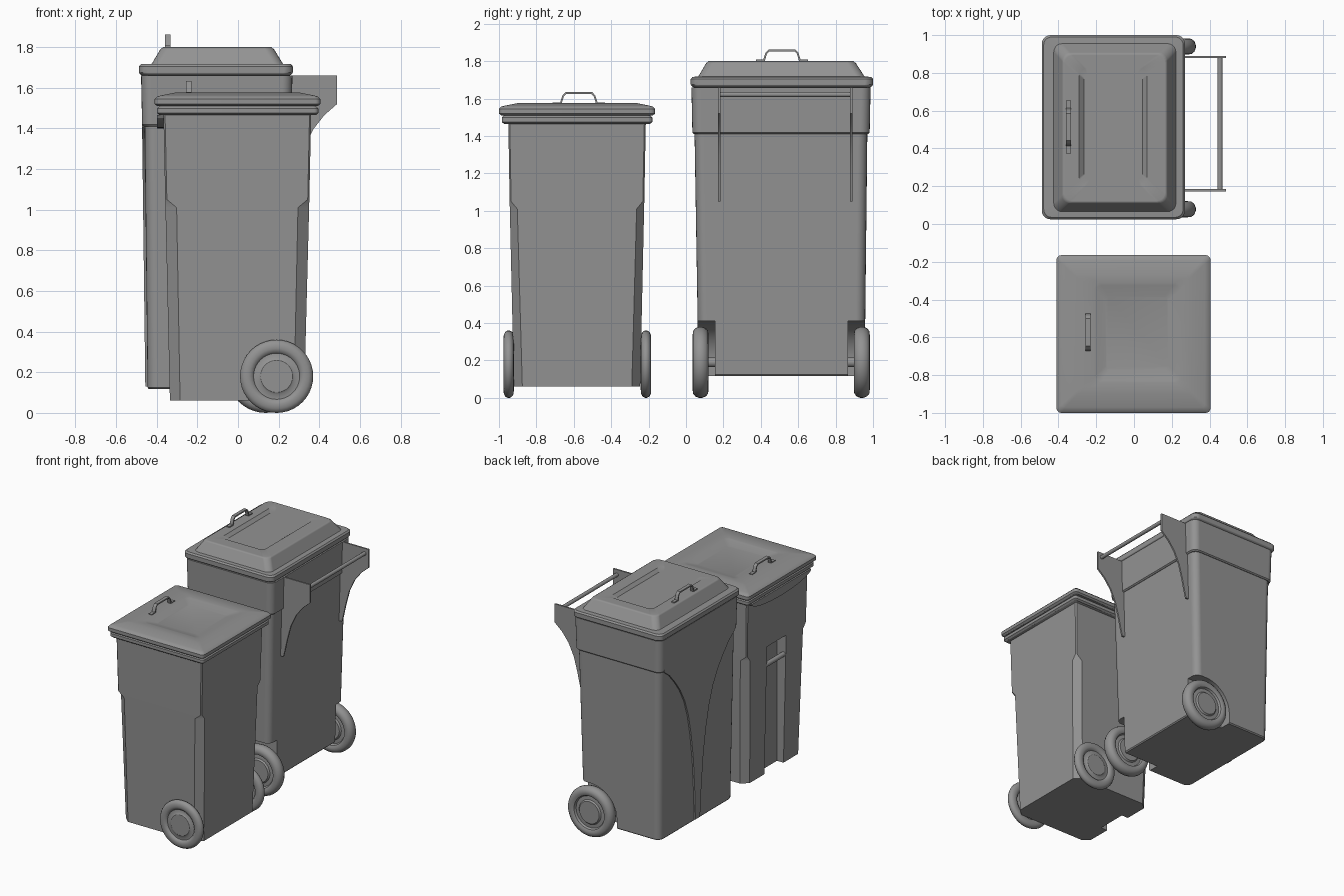
import bpy, bmesh, math

if "Cube" in bpy.data.objects:
    bpy.data.objects.remove(bpy.data.objects["Cube"])

# dark grey plastic for every part
plastic = bpy.data.materials.new("dark_plastic")
plastic.diffuse_color = (.29, .29, .29, 1)
plastic.use_nodes = True
plastic.node_tree.nodes["Principled BSDF"].inputs["Base Color"].default_value = plastic.diffuse_color

def smooth(ob, angle):
    bpy.ops.object.select_all(action='DESELECT')
    ob.select_set(True)
    bpy.context.view_layer.objects.active = ob
    bpy.ops.object.shade_smooth_by_angle(angle=math.radians(angle))

def finish(name, bm, angle=35):
    bmesh.ops.recalc_face_normals(bm, faces=bm.faces)
    me = bpy.data.meshes.new(name)
    bm.to_mesh(me)
    bm.free()
    me.materials.append(plastic)
    ob = bpy.data.objects.new(name, me)
    bpy.context.collection.objects.link(ob)
    smooth(ob, angle)
    return ob

def flatten(ob):
    """Keep the big faces flat and let only the rounded edges shade smoothly."""
    smooth(ob, 35)
    mod = ob.modifiers.new("weighted_normals", 'WEIGHTED_NORMAL')
    mod.keep_sharp = True
    mod.weight = 100

def loft(name, rings, n=5):
    """Skin rounded rectangles (z, x0, x1, y0, y1, rx, ry)."""
    bm = bmesh.new()
    loops = []
    for z, x0, x1, y0, y1, rx, ry in rings:
        loop = []
        for k, (cx, cy) in enumerate([(x1 - rx, y1 - ry), (x0 + rx, y1 - ry),
                                      (x0 + rx, y0 + ry), (x1 - rx, y0 + ry)]):
            for i in range(n + 1):
                a = (k + i / n) * math.pi / 2
                loop.append(bm.verts.new((cx + rx * math.cos(a), cy + ry * math.sin(a), z)))
        loops.append(loop)
    m = len(loops[0])
    for a, b in zip(loops, loops[1:]):
        for i in range(m):
            bm.faces.new((a[i], a[(i + 1) % m], b[(i + 1) % m], b[i]))
    bm.faces.new(loops[0])
    bm.faces.new(loops[-1])
    return finish(name, bm)

def inset_rings(x0, x1, y0, y1, r, steps):
    """Rings from one outline: steps are (z, inset)."""
    return [(z, x0 + d, x1 - d, y0 + d, y1 - d, max(r - d * .3, .012), max(r - d * .3, .012))
            for z, d in steps]

def prism(name, pts, axis, lo, hi, shear=0):
    """Extrude a (y,z) outline along x, or an (x,z) outline along y."""
    bm = bmesh.new()
    def put(p, t):
        return bm.verts.new((t + shear * (1.66 - p[1]), p[0], p[1]) if axis == 'x' else (p[0], t, p[1]))
    a = [put(p, lo) for p in pts]
    b = [put(p, hi) for p in pts]
    bm.faces.new(a)
    bm.faces.new(b)
    for i in range(len(pts)):
        j = (i + 1) % len(pts)
        bm.faces.new((a[i], a[j], b[j], b[i]))
    return finish(name, bm, 25)

def lathe(name, profile, centre, n=40):
    """Spin (radius, y) points about a y axis through centre."""
    bm = bmesh.new()
    loops = [[bm.verts.new((centre[0] + r * math.cos(2 * math.pi * i / n), centre[1] + t,
                            centre[2] + r * math.sin(2 * math.pi * i / n))) for i in range(n)]
             for r, t in profile]
    for a, b in zip(loops, loops[1:]):
        for i in range(n):
            bm.faces.new((a[i], a[(i + 1) % n], b[(i + 1) % n], b[i]))
    bm.faces.new(loops[0])
    bm.faces.new(loops[-1])
    return finish(name, bm)

def rod(name, x, z, y0, y1, r):
    return lathe(name, [(r, y0), (r, y1)], (x, 0, z), 16)

def wheel(name, x, y, r, half):
    prof = [(.05, .75), (.44, .75), (.49, .5), (.63, .45), (.67, .8), (.76, 1),
            (.88, .93), (.96, .65), (1, .2)]
    side = [(a * r, b * half) for a, b in prof]
    lathe(name, side + [(a, -b) for a, b in reversed(side)], (x, y, r))

def cut(target, cutters):
    for c in cutters:
        c.hide_render = True
        mod = target.modifiers.new("cut", 'BOOLEAN')
        mod.operation = 'DIFFERENCE'
        mod.solver = 'EXACT'
        mod.object = c
        bpy.context.view_layer.objects.active = target
        bpy.ops.object.modifier_apply(modifier=mod.name)
        bpy.data.objects.remove(c)
    flatten(target)

def lid_handle(name, x, y, z):
    half = [(.14, 0), (.14, .008), (.1, .008), (.088, .045), (.072, .062)]
    inner = [(.068, .052), (.08, .04), (.092, 0)]
    pts = [(-a, b) for a, b in half] + half[::-1] + inner[::-1] + [(-a, b) for a, b in inner]
    prism(name, [(y + a, z + b) for a, b in pts], 'x', x - .013, x + .013)

# ---------- small bin ----------
YA = -.583
# body: square above, chamfered corners below
body = loft("small_bin_body", [
    (.06, -.335, .325, -.92, -.245, .05, .045),
    (1.01, -.357, .35, -.942, -.224, .055, .04),
    (1.05, -.358, .351, -.943, -.223, .008, .008),
    (1.47, -.367, .36, -.95, -.215, .008, .008)], 1)
# front channel with grab bar
cut(body, [prism("channel_cutter", [(YA - .115, 0), (YA + .115, 0), (YA + .115, 1.04), (YA - .115, 1.04)],
                 'x', -.5, -.28)])
rod("small_bin_grab_bar", -.335, .89, YA - .12, YA + .12, .018)
# curved front lip
arc = [(YA + .36 * math.cos(a), 1.465 - .065 * math.sin(a))
       for a in [math.pi * i / 16 for i in range(17)]]
prism("small_bin_front_lip", arc, 'x', -.398, -.34)
# rim and lid
loft("small_bin_rim", inset_rings(-.398, .395, -.985, -.18, .02,
     [(1.465, .012), (1.475, 0), (1.498, 0), (1.508, .01), (1.515, .02)]))
loft("small_bin_lid", inset_rings(-.41, .405, -1, -.165, .025,
     [(1.51, .012), (1.52, 0), (1.545, 0), (1.557, .012), (1.562, .03), (1.576, .1)]) + [
     (1.574, -.21, .25, -.84, -.31, .03, .03),
     (1.572, -.2, .24, -.83, -.325, .03, .03),
     (1.553, -.15, .18, -.77, -.385, .02, .02)])
lid_handle("small_bin_lid_handle", -.243, -.573, 1.572)
# wheels and axle
for side, y in (("right", -.948), ("left", -.214)):
    wheel("small_bin_wheel_" + side, .19, y, .18, .028)
rod("small_bin_axle", .19, .18, -.95, -.21, .02)

# ---------- large bin ----------
YB = .51
body = loft("large_bin_body", [
    (.117, -.438, .208, .075, .947, .045, .045),
    (.125, -.445, .215, .067, .955, .05, .05),
    (1.45, -.46, .25, .045, .97, .05, .05),
    (1.66, -.462, .255, .043, .972, .05, .05)])
# wheel wells, round in front and square at the back
well = [(.5, 0), (.5, .41), (.135, .41)] + \
       [(.135 + .22 * math.cos(a), .19 + .22 * math.sin(a))
        for a in [math.pi * (.5 + .5 * i / 12) for i in range(1, 13)]] + [(-.085, 0)]
cut(body, [prism("well_cutter_a", well, 'y', -.1, .155), prism("well_cutter_b", well, 'y', .865, 1.1)])
# top band and the front panel that narrows downwards
flatten(loft("large_bin_band", [
    (1.41, -.464, .252, .041, .974, .045, .045),
    (1.418, -.472, .262, .034, .982, .05, .05),
    (1.66, -.477, .268, .029, .987, .05, .05)]))
edge = [(.43, 1.44), (.42, 1.405), (.36, 1.36), (.29, 1.28), (.23, 1.2), (.17, 1.09), (.125, .96),
        (.09, .8), (.06, .6), (.04, .36), (.028, .13)]
prism("large_bin_front_panel", [(YB + w, z) for w, z in edge] + [(YB - w, z) for w, z in reversed(edge)],
      'x', -.475, -.44, .0123)
# lid: rim, raised crown, sunken panel
flatten(loft("large_bin_lid", inset_rings(-.488, .27, .025, 1, .045,
     [(1.655, .022), (1.668, .004), (1.675, 0), (1.705, 0), (1.716, .01)]) + [
     (1.718, -.425, .222, .065, .955, .045, .045),
     (1.725, -.42, .217, .07, .95, .045, .045),
     (1.79, -.382, .177, .108, .908, .045, .045),
     (1.8, -.368, .163, .122, .894, .045, .045),
     (1.8, -.29, .07, .205, .825, .04, .04),
     (1.78, -.265, .045, .235, .795, .03, .03)]))
lid_handle("large_bin_lid_handle", -.346, YB + .003, 1.8)
# push handle: two curved brackets and a bar
bracket = [(.235, 1.66), (.488, 1.66), (.488, 1.52), (.425, 1.465), (.37, 1.395), (.325, 1.3),
           (.295, 1.19), (.275, 1.1), (.262, 1.05), (.23, 1.05)]
for side, y in (("right", .178), ("left", .884)):
    prism("push_handle_bracket_" + side, bracket, 'y', y - .006, y + .006)
rod("push_handle_bar", .455, 1.622, .178, .884, .014)
# wheels and axle
for side, y in (("right", .078), ("left", .94)):
    wheel("large_bin_wheel_" + side, .137, y, .19, .043)
rod("large_bin_axle", .137, .19, .08, .94, .026)
